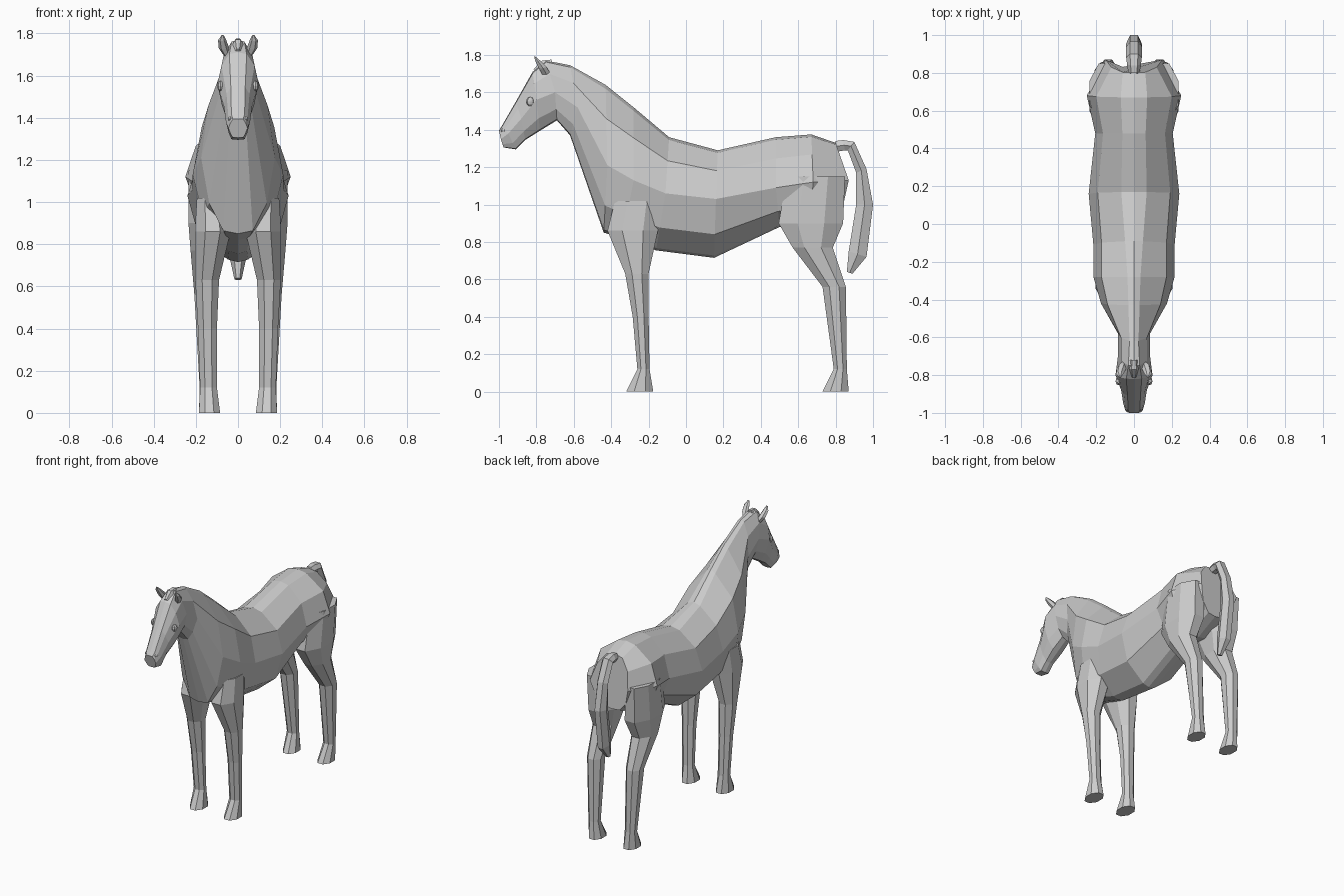
import bpy, bmesh, math
from mathutils import Vector

if "Cube" in bpy.data.objects:
    bpy.data.objects.remove(bpy.data.objects["Cube"], do_unlink=True)

# One plain grey for the whole animal
GREY = (0.6, 0.6, 0.6, 1.0)
grey = bpy.data.materials.new("plain grey")
grey.use_nodes = True
grey.diffuse_color = GREY
bsdf = grey.node_tree.nodes["Principled BSDF"]
bsdf.inputs["Base Color"].default_value = GREY
bsdf.inputs["Roughness"].default_value = 0.8


def finish(name, bm, mirror):
    bmesh.ops.recalc_face_normals(bm, faces=bm.faces)
    mesh = bpy.data.meshes.new(name)
    bm.to_mesh(mesh)
    bm.free()
    mesh.materials.append(grey)
    obj = bpy.data.objects.new(name, mesh)
    bpy.context.collection.objects.link(obj)
    if mirror:
        obj.modifiers.new("Mirror", 'MIRROR').use_mirror_merge = False
    return obj


def loft(name, rings, mirror=False):
    """Skin closed rings of equal point count and cap both ends."""
    bm = bmesh.new()
    loops = [[bm.verts.new(p) for p in ring] for ring in rings]
    n = len(loops[0])
    for a, b in zip(loops, loops[1:]):
        for i in range(n):
            j = (i + 1) % n
            bm.faces.new((a[i], a[j], b[j], b[i]))
    bm.faces.new(loops[0])
    bm.faces.new(loops[-1])
    return finish(name, bm, mirror)


def body_ring(ty, tz, my, mz, by, bz, w, top, low):
    """Ring from back line, widest point and belly line; w is half width."""
    t, m, b = Vector((0, ty, tz)), Vector((0, my, mz)), Vector((0, by, bz))

    def at(p, x):
        return Vector((x * w, p.y, p.z))
    half = [at(t, 0), at(t.lerp(m, 0.05), top), at(t.lerp(m, 0.42), 0.8),
            at(m, 1), at(m.lerp(b, 0.6), 0.78), at(b.lerp(m, 0.04), low), at(b, 0)]
    return half + [Vector((-p.x, p.y, p.z)) for p in half[-2:0:-1]]


def limb_ring(y0, z0, y1, z1, x0, x1, sides=8):
    """Ring spanning two side points and an x range."""
    a, b = Vector((0, y0, z0)), Vector((0, y1, z1))
    mid, axis, r = (a + b) / 2, (b - a) / 2, 1 / math.cos(math.pi / sides)
    ring = []
    for i in range(sides):
        ang = 2 * math.pi * (i + 0.5) / sides
        p = mid + axis * math.cos(ang) * r
        p.x = (x0 + x1) / 2 + (x1 - x0) / 2 * math.sin(ang) * r
        ring.append(p)
    return ring


# Body, neck and head: back y z, widest y z, belly y z, half width, top share, low share
body = [
    (.80, 1.33, .87, 1.13, .83, .95, .15, .40, .40),
    (.67, 1.375, .68, 1.12, .66, .87, .25, .28, .25),
    (.48, 1.36, .48, 1.09, .50, .88, .205, .30, .25),
    (.17, 1.29, .16, 1.03, .15, .715, .24, .28, .20),
    (-.09, 1.36, -.11, 1.06, -.16, .755, .215, .22, .20),
    (-.28, 1.52, -.28, 1.13, -.34, .82, .215, .16, .25),
    (-.43, 1.64, -.42, 1.21, -.44, .85, .175, .17, .40),
    (-.62, 1.745, -.58, 1.52, -.62, 1.37, .085, .28, .45),
    (-.75, 1.77, -.70, 1.60, -.69, 1.45, .085, .35, .40),
    (-.82, 1.71, -.80, 1.56, -.78, 1.395, .098, .42, .40),
    (-.91, 1.55, -.88, 1.46, -.86, 1.345, .068, .50, .45),
    (-.985, 1.42, -.95, 1.38, -.91, 1.295, .057, .55, .55),
    (-1.0, 1.395, -.99, 1.35, -.975, 1.305, .045, .55, .55),
]
loft("body", [body_ring(*r) for r in body])

# Legs: height, front y, back y, inner x, outer x
front_leg = [
    (1.02, -.38, -.14, .06, .195), (.86, -.42, -.15, .035, .205),
    (.63, -.325, -.20, .09, .203), (.40, -.285, -.20, .10, .19),
    (.12, -.26, -.195, .10, .18), (0, -.32, -.175, .085, .185),
]
rear_leg = [
    (1.15, .54, .85, .07, .235), (.90, .495, .84, .05, .235),
    (.77, .57, .785, .08, .225), (.56, .73, .855, .10, .207),
    (.12, .79, .86, .105, .182), (0, .73, .87, .088, .185),
]
for name, rows in (("front_legs", front_leg), ("rear_legs", rear_leg)):
    loft(name, [limb_ring(y0, z, y1, z, x0, x1) for z, y0, y1, x0, x1 in rows], True)

# Tail: outer y z, inner y z, half width
tail = [
    (.80, 1.34, .79, 1.28, .025), (.84, 1.345, .85, 1.29, .032),
    (.90, 1.335, .865, 1.29, .036), (.965, 1.19, .91, 1.17, .036),
    (1.0, 1.0, .91, 1.0, .036), (.965, .72, .87, .75, .034),
    (.89, .63, .86, .64, .015),
]
loft("tail", [limb_ring(y0, z0, y1, z1, -w, w, 6) for y0, z0, y1, z1, w in tail])

# Ears: slim leaves leaning forward and outward
ears = [
    (-.765, 1.69, -.725, 1.70, .035, .065), (-.785, 1.725, -.745, 1.735, .045, .088),
    (-.805, 1.765, -.78, 1.77, .058, .092), (-.812, 1.79, -.806, 1.792, .068, .078),
]
loft("ears", [limb_ring(*r, 6) for r in ears], True)

# Forelock lying between the ears
forelock = [
    (-.72, 1.775, -.72, 1.74, -.018, .018), (-.77, 1.77, -.76, 1.73, -.022, .022),
    (-.815, 1.725, -.80, 1.70, -.012, .012),
]
loft("forelock", [limb_ring(*r, 6) for r in forelock])


# Eyes and nostrils: small faceted beads set into the head
def beads(name, centre, scale):
    bm = bmesh.new()
    bmesh.ops.create_uvsphere(bm, u_segments=8, v_segments=6, radius=1)
    bmesh.ops.scale(bm, vec=scale, verts=bm.verts)
    bmesh.ops.translate(bm, vec=centre, verts=bm.verts)
    return finish(name, bm, True)


beads("eyes", (.082, -.832, 1.55), (.016, .022, .025))
beads("nostrils", (.036, -.973, 1.395), (.012, .017, .012))
